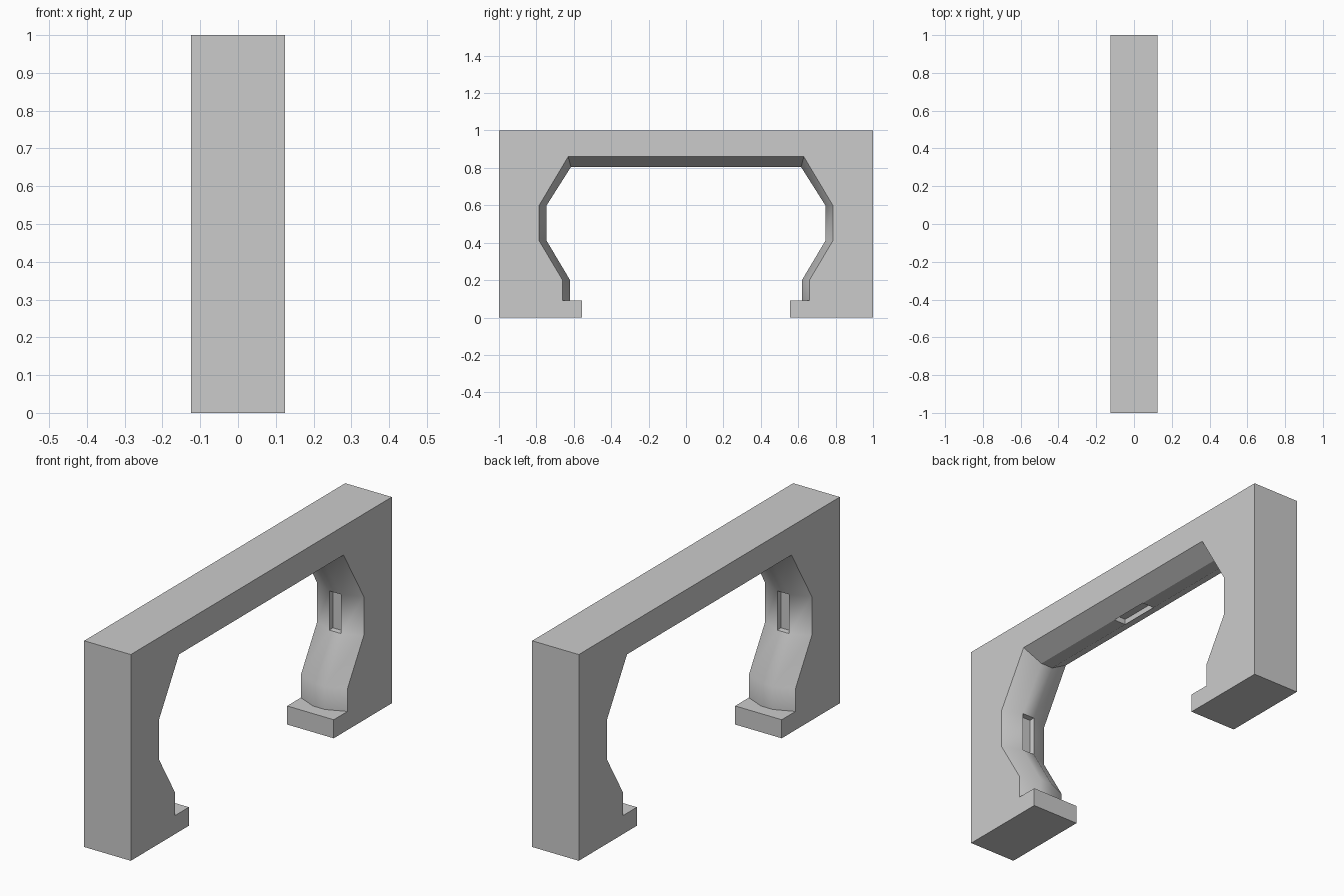
import bpy, bmesh

if "Cube" in bpy.data.objects:
    bpy.data.objects.remove(bpy.data.objects["Cube"])

W, C = 0.125, 0.032   # half thickness, half width of the inner flat strip

# Half opening path (y, z): rim on the side faces, and the raised inner strip
rim = [(0.66, 0.09), (0.66, 0.20), (0.785, 0.41), (0.785, 0.60), (0.63, 0.86), (0.10, 0.86)]
strip = [(0.62, 0.09), (0.62, 0.20), (0.745, 0.41), (0.745, 0.60), (0.615, 0.805), (0.10, 0.805)]


def both_sides(path):
    return path + [(-y, z) for y, z in reversed(path)]


def finish(bm, name):
    mesh = bpy.data.meshes.new(name)
    bm.to_mesh(mesh)
    bm.free()
    obj = bpy.data.objects.new(name, mesh)
    bpy.context.collection.objects.link(obj)
    bpy.ops.object.select_all(action='DESELECT')
    obj.select_set(True)
    bpy.context.view_layer.objects.active = obj
    bpy.ops.object.shade_smooth_by_angle(angle=0.52)
    return obj


# Arch: bevelled opening lofted through four rows across the thickness
bm = bmesh.new()
rows = []
for x, path in ((-W, rim), (-C, strip), (C, strip), (W, rim)):
    rows.append([bm.verts.new((x, y, z)) for y, z in both_sides(path)])
slots = []
for r in range(3):
    for i in range(len(rows[0]) - 1):
        f = bm.faces.new((rows[r][i], rows[r][i + 1], rows[r + 1][i + 1], rows[r + 1][i]))
        if r == 1 and i in (2, 5, 8):
            slots.append(f)

# Outer shell and side faces
outer = [(-1, 0.09), (-1, 1), (1, 1), (1, 0.09)]
left, right = [[bm.verts.new((x, y, z)) for y, z in outer] for x in (-W, W)]
bm.faces.new(rows[0] + left)
bm.faces.new(rows[3] + right)
for i in range(3):
    bm.faces.new((left[i], left[i + 1], right[i + 1], right[i]))
# Leg bottoms, resting on the feet
bm.faces.new([r[0] for r in rows] + [right[3], left[3]])
bm.faces.new([r[-1] for r in rows] + [right[0], left[0]])
bmesh.ops.recalc_face_normals(bm, faces=bm.faces[:])
# Guide slots sunk into the inner strip
bmesh.ops.inset_individual(bm, faces=slots, thickness=0.003, depth=-0.025)
bmesh.ops.triangulate(bm, faces=[f for f in bm.faces if len(f.verts) > 8])
finish(bm, "arch_frame")

# Feet
for side, name in ((-1, "foot_front"), (1, "foot_back")):
    bm = bmesh.new()
    bmesh.ops.create_cube(bm, size=1)
    bmesh.ops.scale(bm, vec=(2 * W, 0.445, 0.09), verts=bm.verts[:])
    bmesh.ops.translate(bm, vec=(0, side * 0.7775, 0.045), verts=bm.verts[:])
    finish(bm, name)
